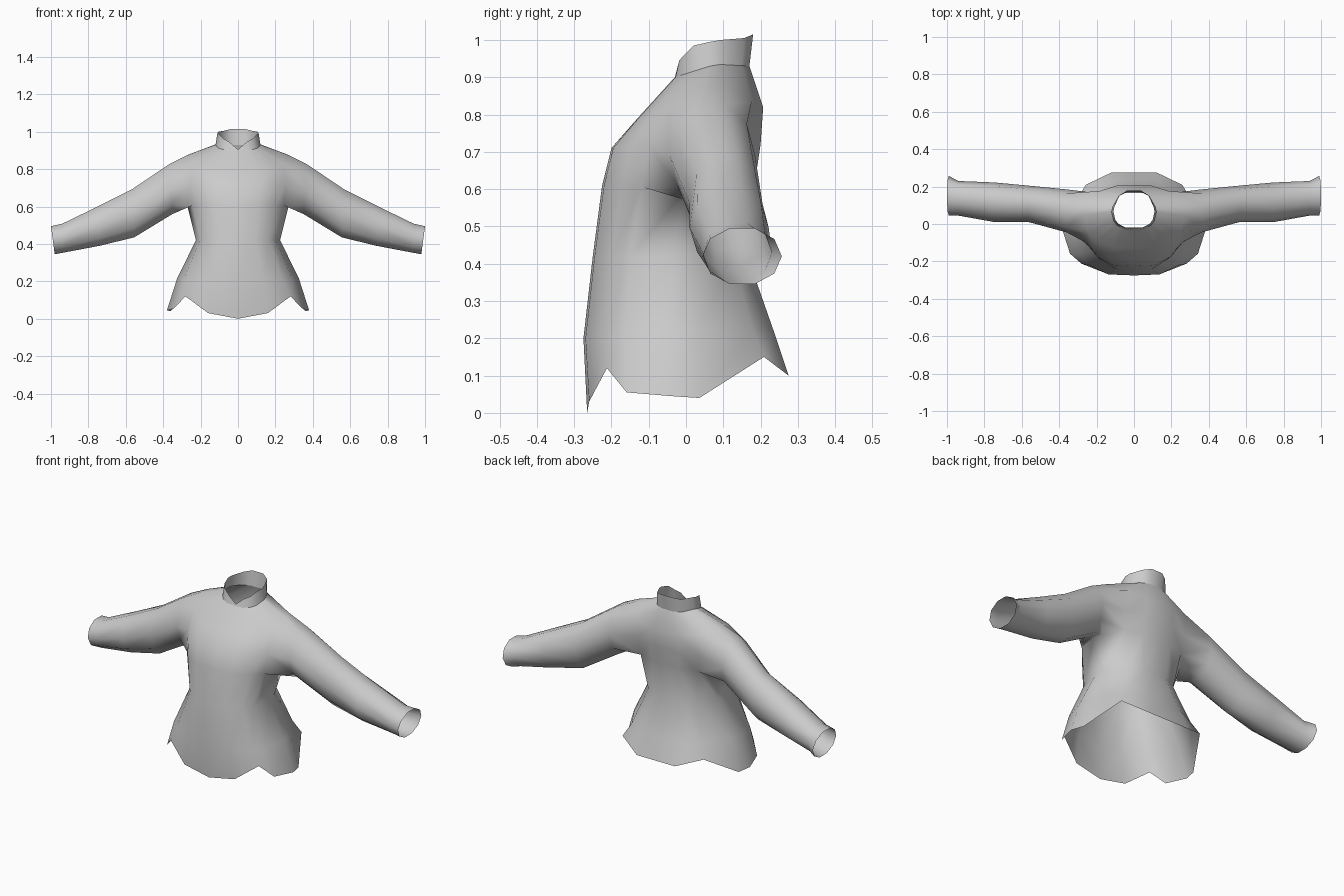
import bpy, bmesh, math

if "Cube" in bpy.data.objects:
    bpy.data.objects.remove(bpy.data.objects["Cube"])

fabric = bpy.data.materials.new("light grey fabric")
fabric.diffuse_color = (0.6, 0.6, 0.6, 1)
fabric.use_nodes = True
fabric.node_tree.nodes["Principled BSDF"].inputs["Base Color"].default_value = fabric.diffuse_color

# Half outline from front centre to back centre: width and depth factors
WIDTH = [0, .42, .74, .9, 1, .95, .68, .32, 0]
DEPTH = [-1, -.98, -.8, -.6, -.15, .13, .76, 1, 1]
HEM_Z = [0, .03, .12, .055, .045, .04, .15, .10, .10]
COLLAR_Z = [.905, .945, .965, .985, .995, 1.0, 1.005, 1.015, 1.015]


def half_ring(bm, w, yf, ys, yb, zf, zs, zb, heights=None):
    """Half loop through front, side and back positions."""
    ring = []
    for i, (u, t) in enumerate(zip(WIDTH, DEPTH)):
        y_end, z_end = (yf, zf) if t < 0 else (yb, zb)
        y = ys + (y_end - ys) * abs(t)
        z = heights[i] if heights else zs + (z_end - zs) * abs(t)
        ring.append(bm.verts.new((w * u, y, z)))
    return ring


def bridge(bm, a, b, skip=(), closed=False):
    n = len(a)
    for i in range(n if closed else n - 1):
        if i not in skip:
            j = (i + 1) % n
            bm.faces.new((a[i], a[j], b[j], b[i]))


def finish(name, bm):
    mesh = bpy.data.meshes.new(name)
    bmesh.ops.recalc_face_normals(bm, faces=bm.faces)
    for f in bm.faces:
        f.smooth = True
    bm.to_mesh(mesh)
    bm.free()
    mesh.materials.append(fabric)
    ob = bpy.data.objects.new(name, mesh)
    bpy.context.collection.objects.link(ob)
    mod = ob.modifiers.new("mirror", 'MIRROR')
    mod.use_clip = True
    mod.merge_threshold = 0.001


NECK = (.12, -.03, .08, .17, .90, .935, .93)

# Body, from hem to neck, with an open armhole in the side
bm = bmesh.new()
body = [
    half_ring(bm, .38, -.265, 0, .275, 0, 0, 0, HEM_Z),
    half_ring(bm, .325, -.275, 0, .235, .20, .22, .22),
    half_ring(bm, .225, -.25, 0, .165, .42, .42, .42),
    half_ring(bm, .27, -.225, .04, .185, .61, .60, .62),
    half_ring(bm, .285, -.20, .05, .20, .71, .73, .72),
    half_ring(bm, .27, -.13, .08, .207, .79, .89, .82),
    half_ring(bm, *NECK),
]
for k in range(len(body) - 1):
    bridge(bm, body[k], body[k + 1], skip=(3, 4, 5) if k in (3, 4) else ())

# Sleeve, growing out of the armhole to the cuff
low, mid, top = body[3], body[4], body[5]
last = low[3:7] + [mid[6]] + top[6:2:-1] + [mid[3]]
SLEEVE = [  # top x, z, bottom x, z, front y, back y
    (.37, .825, .35, .56, -.045, .185),
    (.57, .69, .555, .435, .01, .205),
    (.75, .60, .74, .39, .01, .222),
    (.94, .508, .94, .352, .045, .23),
    (1.0, .495, .98, .345, .045, .257),
]
for tx, tz, bx, bz, yf, yb in SLEEVE:
    ring = []
    for i in range(10):
        a = math.radians(-144 + 36 * i)
        s = .5 + .5 * math.sin(a) / .951
        y = (yf + yb) / 2 + (yb - yf) / 2 * math.cos(a)
        ring.append(bm.verts.new((bx + (tx - bx) * s, y, bz + (tz - bz) * s)))
    bridge(bm, last, ring, closed=True)
    last = ring
finish("shirt_body_and_sleeves", bm)

# Standing collar with a notched front
bm = bmesh.new()
base = half_ring(bm, *NECK)
rim = half_ring(bm, .11, -.02, .08, .18, 0, 0, 0, COLLAR_Z)
bridge(bm, base, rim)
finish("collar", bm)
